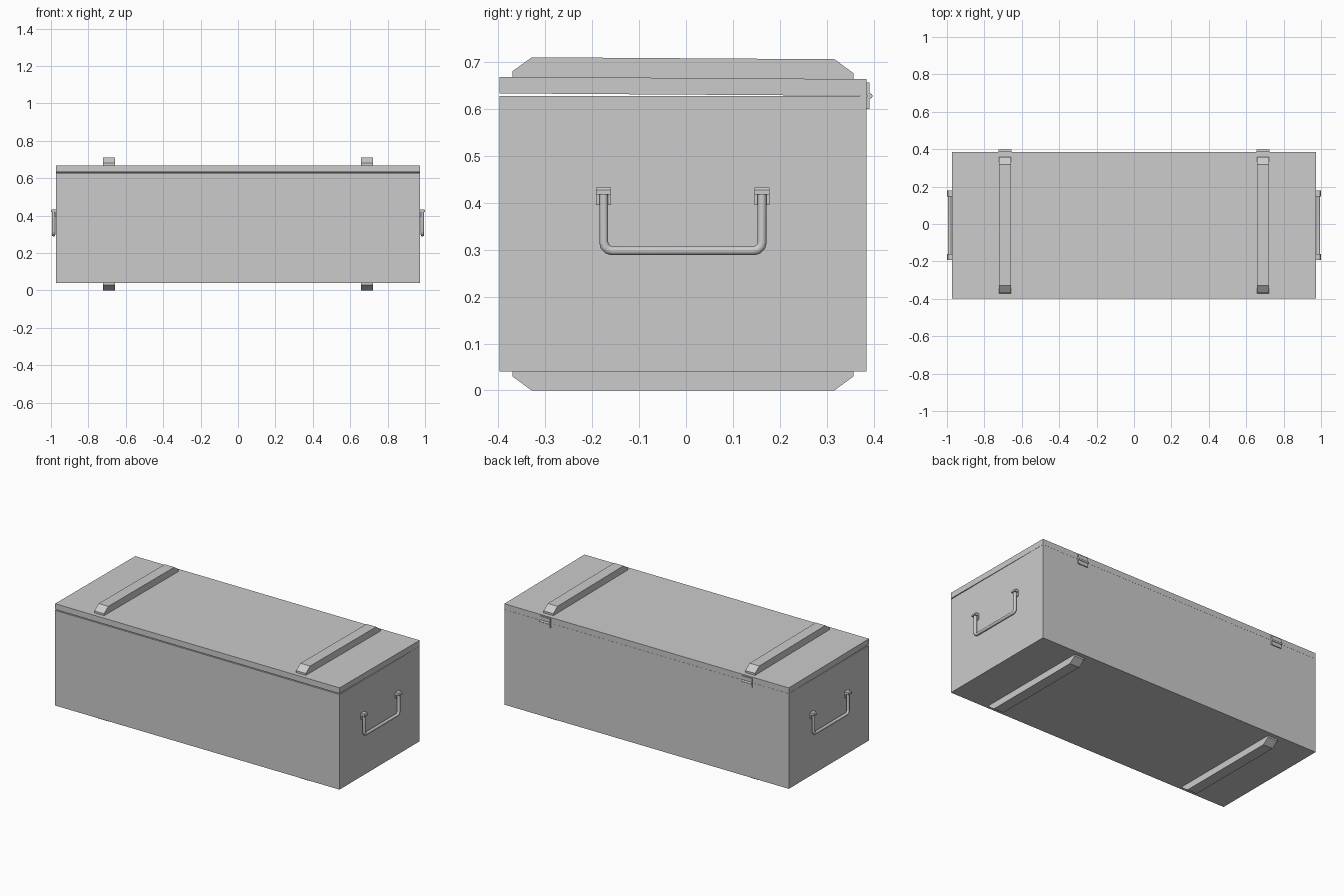
import bpy, bmesh, math
from mathutils import Vector, Matrix

if "Cube" in bpy.data.objects:
    bpy.data.objects.remove(bpy.data.objects["Cube"])

HALF_X = 0.973
FRONT, BACK = -0.398, 0.385
MID = (FRONT + BACK) / 2
HINGE = Vector((0, BACK, 0.628))
# the lid rests very slightly ajar
TILT = (Matrix.Translation(HINGE) @ Matrix.Rotation(-0.0065, 4, 'X')
        @ Matrix.Translation(-HINGE))


def add(name, bm, smooth=False):
    bmesh.ops.recalc_face_normals(bm, faces=bm.faces[:])
    me = bpy.data.meshes.new(name)
    bm.to_mesh(me)
    bm.free()
    ob = bpy.data.objects.new(name, me)
    bpy.context.collection.objects.link(ob)
    if smooth:
        bpy.context.view_layer.objects.active = ob
        ob.select_set(True)
        bpy.ops.object.shade_smooth_by_angle(angle=math.radians(40))
        ob.select_set(False)
    return ob


def cuboid(bm, lo, hi):
    lo, hi = Vector(lo), Vector(hi)
    m = Matrix.Translation((lo + hi) / 2) @ Matrix.Diagonal((*(hi - lo), 1))
    return bmesh.ops.create_cube(bm, size=1, matrix=m)['verts']


def prism(bm, pts, offset):
    """Extrude a closed outline of 3D points along an offset."""
    f = bm.faces.new([bm.verts.new(p) for p in pts])
    r = bmesh.ops.extrude_face_region(bm, geom=[f], use_keep_orig=True)
    vs = [v for v in r['geom'] if isinstance(v, bmesh.types.BMVert)]
    bmesh.ops.translate(bm, verts=vs, vec=offset)


def tube(bm, path, r, n=12):
    """Sweep a ring along a path lying in the YZ plane."""
    rings = []
    for i, p in enumerate(path):
        a = (p - path[i - 1]).normalized() if i else None
        b = (path[i + 1] - p).normalized() if i + 1 < len(path) else a
        a = a or b
        t = (a + b).normalized()
        side = t.cross(Vector((1, 0, 0))) / t.dot(a)
        rings.append([bm.verts.new(p + r * (math.cos(k * math.tau / n) * Vector((1, 0, 0))
                      + math.sin(k * math.tau / n) * side)) for k in range(n)])
    for q, s in zip(rings, rings[1:]):
        for k in range(n):
            bm.faces.new((q[k], q[(k + 1) % n], s[(k + 1) % n], s[k]))
    bm.faces.new(rings[0])
    bm.faces.new(rings[-1])


# hollow chest body
bm = bmesh.new()
cuboid(bm, (-HALF_X, FRONT, 0.04), (HALF_X, BACK, 0.628))
top = max(bm.faces, key=lambda f: f.calc_center_median().z)
bmesh.ops.inset_region(bm, faces=[top], thickness=0.02)
bmesh.ops.translate(bm, verts=top.verts[:], vec=(0, 0, 0))
r = bmesh.ops.extrude_face_region(bm, geom=[top])
bmesh.ops.translate(bm, vec=(0, 0, -0.568),
                    verts=[v for v in r['geom'] if isinstance(v, bmesh.types.BMVert)])
if top.is_valid:
    bmesh.ops.delete(bm, geom=[top], context='FACES_ONLY')
add("chest_body", bm)

# lid slab
bm = bmesh.new()
cuboid(bm, (-HALF_X, FRONT, 0.6285), (HALF_X, BACK, 0.664))
bm.transform(TILT)
add("lid", bm)

for s, side in ((-1, "left"), (1, "right")):
    cx = s * 0.69
    # chamfered runners under the body and on the lid
    outline = [(-0.364, 0), (0.364, 0), (0.364, 0.012), (0.323, 0.042),
               (-0.323, 0.042), (-0.364, 0.012)]
    bm = bmesh.new()
    prism(bm, [(cx - 0.033, MID + y, 0.042 - z) for y, z in outline], (0.066, 0, 0))
    add(side + "_bottom_runner", bm)
    bm = bmesh.new()
    prism(bm, [(cx - 0.033, MID + y, 0.664 + z) for y, z in outline], (0.066, 0, 0))
    bm.transform(TILT)
    add(side + "_lid_runner", bm)

    # hinge leaves and knuckle
    bm = bmesh.new()
    cuboid(bm, (cx - 0.035, BACK - 0.001, 0.600), (cx + 0.035, BACK + 0.006, 0.626))
    cuboid(bm, (cx - 0.035, BACK - 0.001, 0.630), (cx + 0.035, BACK + 0.006, 0.657))
    m = Matrix.Translation((cx, BACK + 0.007, 0.628)) @ Matrix.Rotation(math.pi / 2, 4, 'Y')
    bmesh.ops.create_cone(bm, cap_ends=True, segments=10, radius1=0.006, radius2=0.006,
                          depth=0.07, matrix=m)
    add(side + "_hinge", bm, True)

    # drop handle: rounded U rod
    hw, bot, rad = 0.169, 0.298, 0.018
    half = [(hw, 0.425)] + [(hw - rad + rad * math.cos(a), bot + rad - rad * math.sin(a))
                            for a in (k * math.pi / 6 for k in range(4))]
    path = [Vector((s * 0.986, MID + y, z)) for y, z in half]
    path += [Vector((s * 0.986, MID - y, z)) for y, z in reversed(half)]
    bm = bmesh.new()
    tube(bm, path, 0.0095)
    add(side + "_handle", bm, True)

    # brackets: wall plate with an overhanging cap
    bm = bmesh.new()
    prof = [(0.972, 0.395), (0.979, 0.395), (0.979, 0.418), (1.0, 0.418),
            (1.0, 0.428), (0.995, 0.433), (0.972, 0.433)]
    for q in (-1, 1):
        y0 = MID + q * 0.169 - 0.016
        prism(bm, [(s * x, y0, z) for x, z in prof], (0, 0.032, 0))
    add(side + "_handle_brackets", bm)
